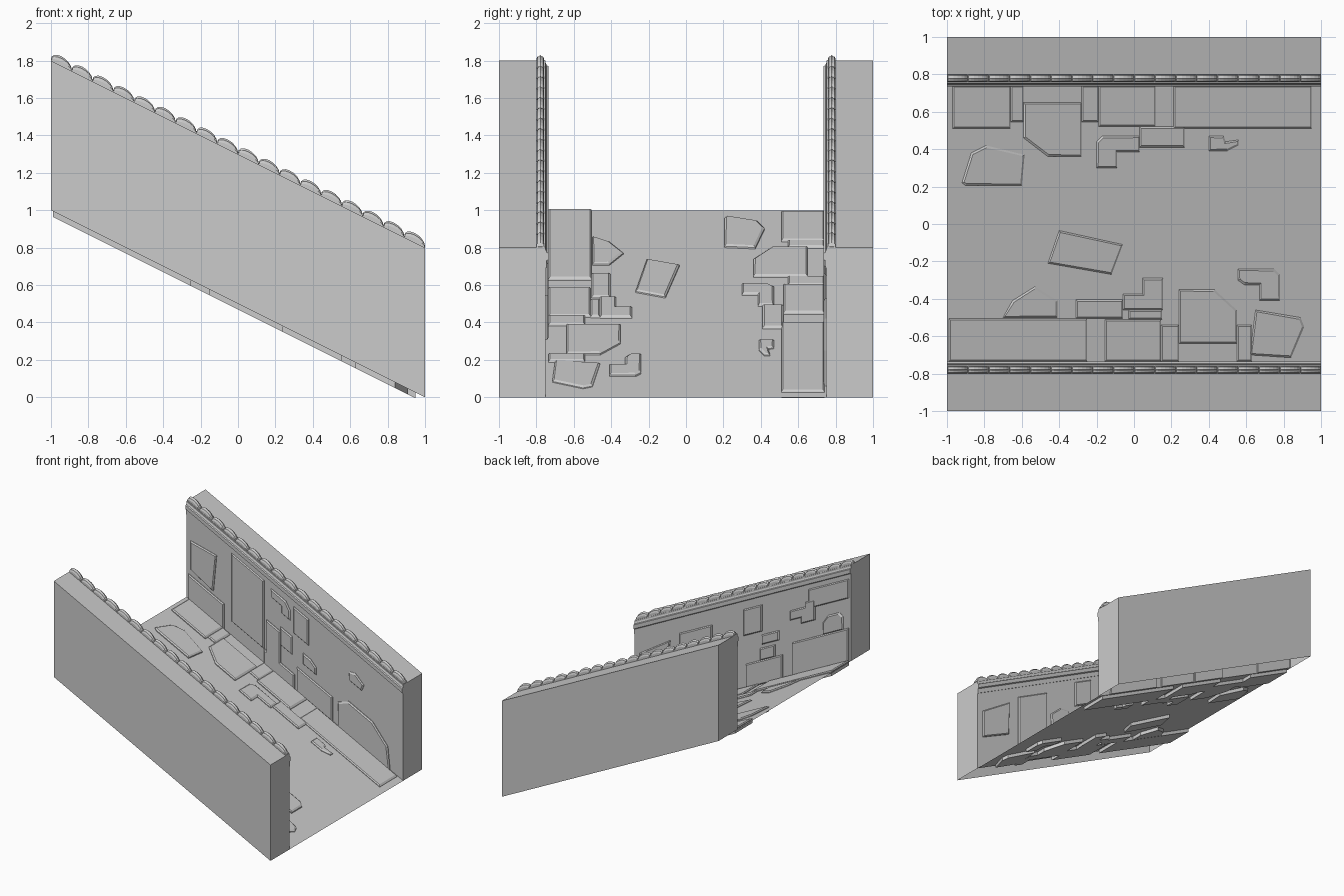
import bpy, bmesh, math

if "Cube" in bpy.data.objects:
    bpy.data.objects.remove(bpy.data.objects["Cube"])

# Everything is laid out level, then sheared down the ramp slope
def ramp(p):
    x, y, h = p
    return (x, y, h + 0.5 - 0.5 * x)

def finish(name, bm, recalc=True):
    for v in bm.verts:
        v.co = ramp(v.co)
    if recalc:
        bmesh.ops.recalc_face_normals(bm, faces=bm.faces[:])
    me = bpy.data.meshes.new(name)
    bm.to_mesh(me)
    bm.free()
    ob = bpy.data.objects.new(name, me)
    bpy.context.collection.objects.link(ob)
    return ob

def rect(x0, y0, x1, y1):
    return [(x0, y0), (x1, y0), (x1, y1), (x0, y1)]

def slabs(name, outlines, place, base, top, chamfer=0.012):
    """Raised stones with chamfered rims; place maps (a, b, depth) to level space."""
    bm = bmesh.new()
    for i, pts in enumerate(outlines):
        t = top - 0.0015 * (i % 3)
        lo = [bm.verts.new((a, b, base)) for a, b in pts]
        hi = [bm.verts.new((a, b, t - 0.008)) for a, b in pts]
        n = len(pts)
        bm.faces.new(lo[::-1])
        for k in range(n):
            bm.faces.new((lo[k], lo[(k + 1) % n], hi[(k + 1) % n], hi[k]))
        cap = bm.faces.new(hi)
        bm.normal_update()
        bmesh.ops.inset_individual(bm, faces=[cap], thickness=chamfer)
        for v in cap.verts:
            v.co.z = t
    for v in bm.verts:
        v.co = place(*v.co)
    finish(name, bm)

def sweep(name, profile, s):
    """Profile of (y, h) points run along the whole wall on side s."""
    bm = bmesh.new()
    a = [bm.verts.new((-1, s * y, h)) for y, h in profile]
    b = [bm.verts.new((1, s * y, h)) for y, h in profile]
    n = len(profile)
    for k in range(n):
        bm.faces.new((a[k], a[(k + 1) % n], b[(k + 1) % n], b[k]))
    bm.faces.new(a)
    bm.faces.new(b)
    finish(name, bm)

# Ramp floor
bm = bmesh.new()
bm.faces.new([bm.verts.new((x, y, 0)) for x, y in rect(-1, -0.75, 1, 0.75)])
finish("ramp_floor", bm, False)

# Paving stones
floor_rects = [
    (-.97, .51, -.66, .74), (-.66, .545, -.59, .74), (-.28, .545, -.19, .74),
    (-.19, .52, .115, .74), (.03, .41, .27, .52), (.21, .51, .95, .74),
    (-.99, -.735, -.25, -.505), (-.155, -.735, .145, -.51), (-.31, -.505, -.06, -.405),
    (.145, -.735, .24, -.54), (.55, -.735, .63, -.54), (-.03, -.51, .15, -.46)]
floor_polys = [
    [(-.59, .65), (-.59, .46), (-.46, .36), (-.28, .36), (-.28, .65)],
    [(-.2, .3), (-.09, .3), (-.09, .385), (.03, .385), (.03, .47), (-.17, .47), (-.2, .44)],
    [(.4, .39), (.5, .39), (.56, .42), (.56, .45), (.49, .44), (.48, .47), (.4, .47)],
    [(-.92, .22), (-.9, .205), (-.6, .205), (-.585, .37), (-.79, .42), (-.87, .38)],
    [(-.46, -.21), (-.12, -.27), (-.06, -.11), (-.4, -.035)]]
floor_polys_front = [
    [(-.06, -.46), (.155, -.46), (.155, -.29), (.045, -.29), (.045, -.375), (-.06, -.375)],
    [(.24, -.64), (.55, -.64), (.55, -.46), (.43, -.35), (.24, -.35)],
    [(-.7, -.5), (-.41, -.5), (-.41, -.41), (-.53, -.335), (-.65, -.41)],
    [(.62, -.7), (.84, -.715), (.91, -.55), (.89, -.5), (.65, -.46)],
    [(.555, -.24), (.75, -.24), (.78, -.27), (.78, -.41), (.67, -.41), (.67, -.325),
     (.59, -.325), (.555, -.3)]]
slabs("paving_stones", [rect(*r) for r in floor_rects] + floor_polys + floor_polys_front,
      lambda a, b, d: (a, b, d), -0.03, 0.016)

# Wall stones, as (distance along from high end, height above floor)
back_rects = [(.02, 0, .35, .21), (.42, .12, .72, .69), (.99, .46, 1.13, .68),
              (.74, .08, .87, .38), (.87, .27, .98, .42), (1.02, 0, 1.35, .2), (.72, .0, 1.0, .12)]
back_polys = [
    [(.04, .26), (.25, .24), (.28, .56), (.04, .5)],
    [(.78, .6), (.88, .6), (.88, .54), (.96, .54), (.96, .62), (.92, .67), (.78, .67)],
    [(1.4, 0), (1.88, 0), (1.86, .18), (1.72, .28), (1.5, .28), (1.4, .2)],
    [(1.08, .27), (1.2, .27), (1.2, .33), (1.15, .36), (1.08, .36)],
    [(1.5, .46), (1.62, .46), (1.64, .52), (1.56, .56), (1.5, .53)]]
front_rects = [(.02, 0, .54, .28), (.82, .44, .99, .66), (.02, .53, .39, .69),
               (.66, .33, .82, .41), (.63, 0, .97, .2), (.7, .2, .84, .3), (1.28, .12, 1.58, .6)]
front_polys = [
    [(.33, .42), (.46, .42), (.46, .47), (.56, .47), (.56, .55), (.42, .55), (.42, .59), (.33, .59)],
    [(.07, .28), (.26, .28), (.26, .38), (.21, .43), (.11, .43), (.07, .39)],
    [(1.68, .27), (1.95, .28), (1.95, .52), (1.67, .56)],
    [(1.05, .08), (1.22, .08), (1.24, .4), (1.14, .44), (1.05, .4)]]

stones = {1: [rect(*r) for r in back_rects] + back_polys,
          -1: [rect(*r) for r in front_rects] + front_polys}

for s, side in ((1, "back"), (-1, "front")):
    # Wall shell, open underneath
    bm = bmesh.new()
    bmesh.ops.create_cube(bm, size=1)
    for v in bm.verts:
        v.co = (v.co.x * 2, s * (0.875 + v.co.y * 0.25), 0.8 * (v.co.z + 0.5))
    bm.normal_update()
    under = [f for f in bm.faces if all(v.co.z < 0.01 for v in f.verts)]
    bmesh.ops.recalc_face_normals(bm, faces=bm.faces[:])
    bmesh.ops.delete(bm, geom=under, context='FACES_ONLY')
    finish(side + "_wall", bm)

    slabs(side + "_wall_stones", stones[s],
          lambda a, b, d, s=s: (a - 1, s * (0.75 - d), b), -0.015, 0.014)

    # Stepped cornice below the coping
    sweep(side + "_cornice", [(.76, .69), (.745, .69), (.745, .73), (.736, .737),
                              (.736, .77), (.745, .775), (.755, .803), (.80, .803), (.80, .78), (.76, .78)], s)

    # Row of scalloped coping tiles, each a thin domed leaf
    bm = bmesh.new()
    count, seg = 18, 8
    pitch = 2 / count
    for i in range(count):
        x0 = -1 + i * pitch
        rows = []
        for y, k in ((.758, .5), (.764, .8), (.772, .85), (.779, 1.0), (.786, .85), (.794, .8), (.80, .5)):
            rows.append([bm.verts.new((x0 + pitch * (0.5 - 0.5 * math.cos(math.pi * j / seg)), s * y,
                                       .795 + k * (.012 + .044 * math.sin(math.pi * j / seg))))
                         for j in range(seg + 1)])
        for r, q in zip(rows, rows[1:]):
            for j in range(seg):
                bm.faces.new((r[j], r[j + 1], q[j + 1], q[j]))
        for r in (rows[0], rows[-1]):
            a, b = (bm.verts.new((r[j].co.x, r[j].co.y, .795)) for j in (0, -1))
            bm.faces.new([a] + r + [b])
    finish(side + "_coping_tiles", bm)
